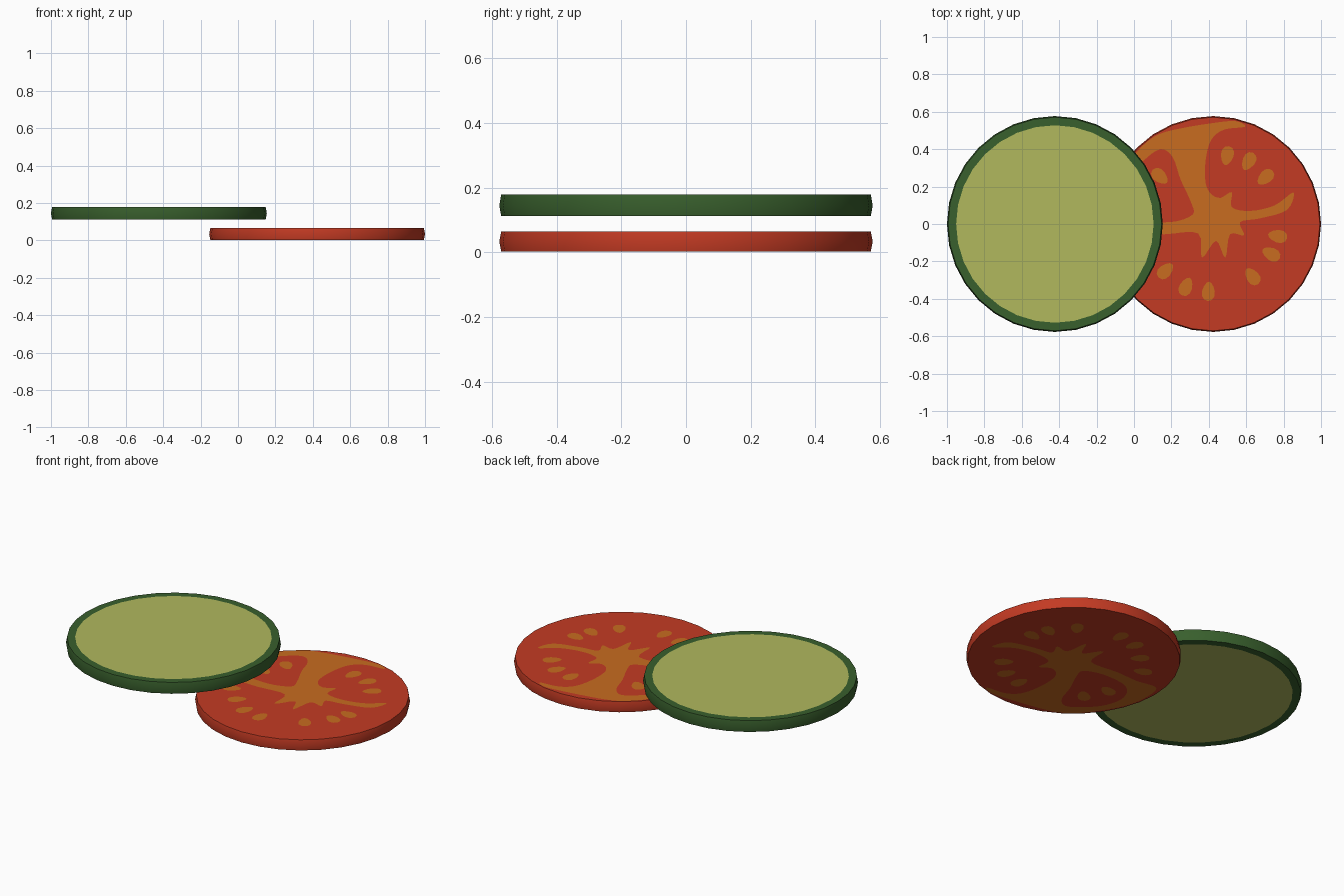
import bpy, bmesh, math
from mathutils import Vector

if "Cube" in bpy.data.objects:
    bpy.data.objects.remove(bpy.data.objects["Cube"])

R, T, SIDES = 0.577, 0.067, 32
CX = 0.423


def material(name, rgb):
    m = bpy.data.materials.new(name)
    m.diffuse_color = (*rgb, 1)
    m.use_nodes = True
    m.node_tree.nodes["Principled BSDF"].inputs["Base Color"].default_value = m.diffuse_color
    return m


RED = material("tomato red", (0.55, 0.043, 0.017))
ORANGE = material("seed orange", (0.58, 0.15, 0.014))
PEEL = material("peel green", (0.04, 0.115, 0.026))
FLESH = material("flesh green", (0.44, 0.48, 0.11))


def finish(bm, name, mats, loc):
    me = bpy.data.meshes.new(name)
    bm.to_mesh(me)
    bm.free()
    for m in mats:
        me.materials.append(m)
    ob = bpy.data.objects.new(name, me)
    ob.location = loc
    bpy.context.collection.objects.link(ob)
    return ob


def disc(name, mats, loc, inner, half):
    """Round slice with a faintly ridged rim; faces inside `inner` get the second material."""
    bm = bmesh.new()
    rings = []
    for r, z in ((inner, half), (R - 0.006, half), (R, 0), (R - 0.006, -half), (inner, -half)):
        rings.append([bm.verts.new((r * math.cos(a), r * math.sin(a), z))
                      for a in (2 * math.pi * i / SIDES for i in range(SIDES))])
    for k, (a, b) in enumerate(zip(rings, rings[1:])):
        for i in range(SIDES):
            j = (i + 1) % SIDES
            f = bm.faces.new((a[i], b[i], b[j], a[j]))
            f.smooth = k in (1, 2)
    for ring in (rings[0], rings[-1][::-1]):
        bm.faces.new(ring).material_index = len(mats) - 1
    for e in bm.edges:
        if len(e.link_faces) == 2 and e.calc_face_angle(0) > 0.6:
            e.smooth = False
    bmesh.ops.recalc_face_normals(bm, faces=bm.faces)
    return finish(bm, name, mats, loc)


def smooth_loop(pts, steps=4):
    """Closed Catmull-Rom curve through the points."""
    out, n = [], len(pts)
    p = [Vector(q) for q in pts]
    for i in range(n):
        a, b, c, d = p[i - 1], p[i], p[(i + 1) % n], p[(i + 2) % n]
        for s in range(steps):
            t = s / steps
            out.append(0.5 * (2 * b + (c - a) * t + (2 * a - 5 * b + 4 * c - d) * t * t
                              + (3 * b - a - 3 * c + d) * t ** 3))
    return out


def plates(name, mat, loops, height):
    """Paper-thin plates on the top face, and flipped over onto the underside."""
    for side, label in ((1, "top"), (-1, "bottom")):
        bm = bmesh.new()
        for loop in loops:
            f = bm.faces.new([bm.verts.new((p[0], side * p[1], side * height)) for p in loop])
            f.normal_update()
            if f.normal.z * side < 0:
                f.normal_flip()
        bmesh.ops.triangulate(bm, faces=bm.faces)
        finish(bm, f"{name}_{label}", [mat], (CX, 0, T / 2))


# Slices
disc("cucumber_slice", [PEEL, FLESH], (-CX, 0, 0.145), 0.528, T / 2)
disc("tomato_slice", [RED], (CX, 0, T / 2), 0.5, T / 2 - 0.002)

# Tomato core with arms and the band along the rim
core = [(.17, .52), (.06, .505), (-.01, .45), (-.04, .34), (-.04, .22), (-.01, .16),
        (.04, .14), (.10, .17), (.10, .09), (.20, .07), (.33, .10), (.43, .17),
        (.395, .075), (.25, .03), (.145, .01), (.165, -.06), (.09, -.055),
        (.065, -.18), (.015, -.09), (-.06, -.18), (-.08, -.05), (-.26, -.055),
        (-.40, -.05), (-.53, -.06), (-.55, .08), (-.52, .20), (-.46, .31), (-.39, .405),
        (-.30, .475), (-.18, .51), (0, .54), (.12, .55)]
plates("tomato_core", ORANGE, [smooth_loop(core)], T / 2 - 0.0012)

# Red chamber enclosed by the core
lobe = [(-.37, .34), (-.28, .40), (-.215, .355), (-.175, .24), (-.12, .12), (-.11, .05),
        (-.23, .01), (-.39, .03), (-.46, .13), (-.44, .25)]
plates("tomato_chamber", RED, [smooth_loop(lobe)], T / 2 - 0.0006)

# Teardrop seeds pointing at the centre
seeds = [(.075, .365), (.19, .335), (.28, .25), (.345, -.065), (.31, -.16), (.21, -.28),
         (-.025, -.36), (-.145, -.335), (-.255, -.25), (-.285, .255), (-.35, .13),
         (-.36, -.15)]
loops = []
for x, y in seeds:
    out = Vector((x, y)).normalized()
    side = Vector((-out.y, out.x))
    loops.append([Vector((x, y)) + out * 0.052 * math.cos(a)
                  + side * 0.034 * math.sin(a) * (1 + 0.25 * math.cos(a))
                  for a in (2 * math.pi * i / 12 for i in range(12))])
plates("tomato_seeds", ORANGE, loops, T / 2)
